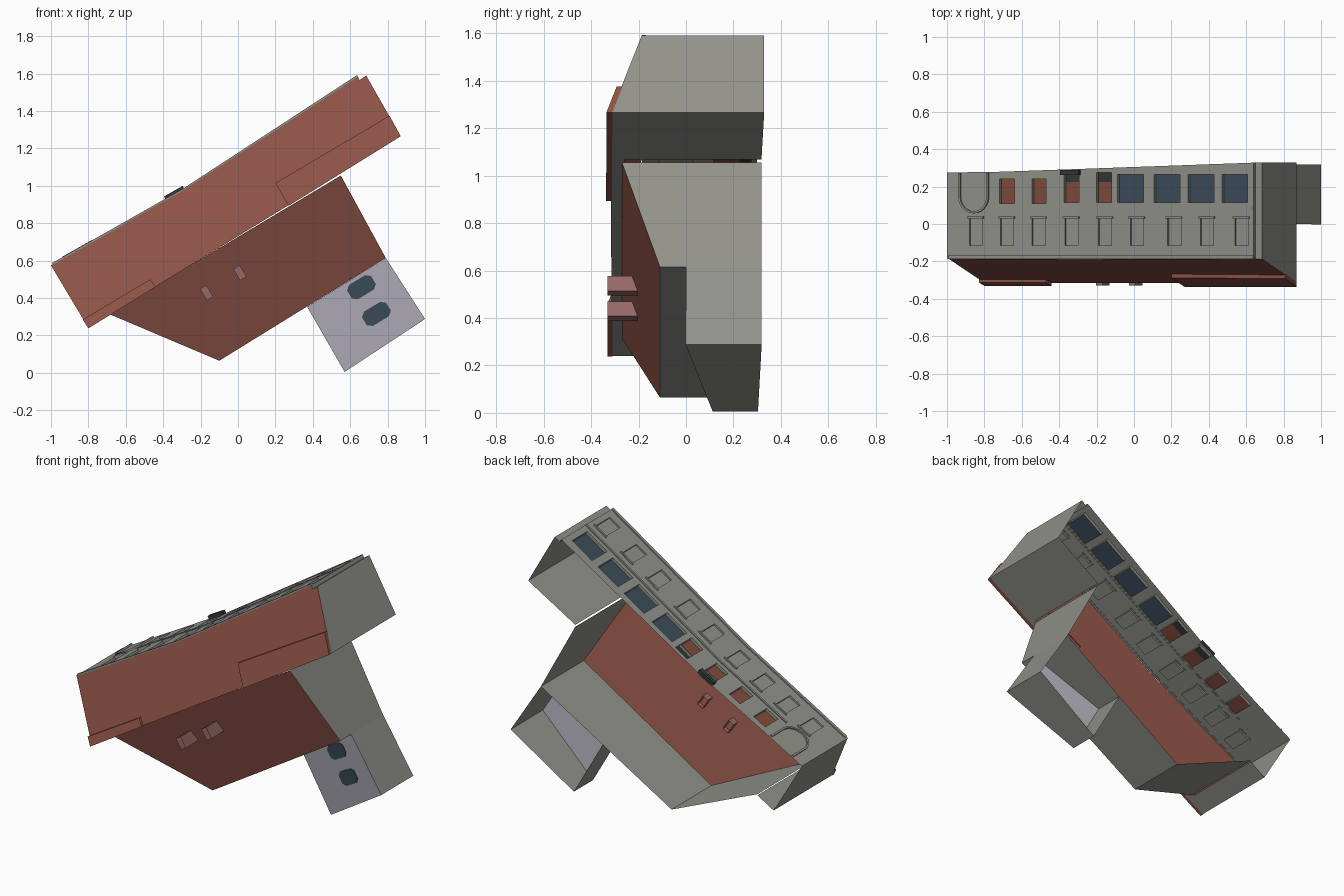
import bpy, math

if "Cube" in bpy.data.objects:
    bpy.data.objects.remove(bpy.data.objects["Cube"])

def mat(name, r, g, b):
    m = bpy.data.materials.new(name)
    m.diffuse_color = (r, g, b, 1)
    m.use_nodes = True
    m.node_tree.nodes["Principled BSDF"].inputs["Base Color"].default_value = m.diffuse_color
    return m

STONE = mat("grey_stone", .29, .29, .26)
ROOF = mat("red_roof", .27, .085, .062)
LIGHT = mat("pale_roof", .45, .43, .50)
GLASS = mat("dark_blue_glass", .045, .075, .105)
RED = mat("red_door", .22, .07, .045)
CHIM = mat("pink_brick", .30, .14, .135)
DARK = mat("dark_green", .03, .04, .038)

def build(name, faces, mats):
    """faces: list of (corner points, material slot)"""
    verts, index, polys = [], {}, []
    for pts, _ in faces:
        row = []
        for p in pts:
            k = tuple(round(c, 4) for c in p)
            if k not in index:
                index[k] = len(verts)
                verts.append(k)
            row.append(index[k])
        polys.append(row)
    me = bpy.data.meshes.new(name)
    me.from_pydata(verts, [], polys)
    for m in mats:
        me.materials.append(m)
    for poly, (_, slot) in zip(me.polygons, faces):
        poly.material_index = slot
    ob = bpy.data.objects.new(name, me)
    bpy.context.collection.objects.link(ob)
    return ob

# The building lies on its side: its "up" is -y, its ground is a tilted plane
def ground(x, z):
    return .288 + .0268 * x + .0144 * z

def roof(pts, top, slot=0):
    return ([(x, top(x, z), z) for x, z in pts], slot)

def wall(p, q, top, bottom=ground, slot=1):
    return ([(p[0], top(*p), p[1]), (p[0], bottom(*p), p[1]),
             (q[0], bottom(*q), q[1]), (q[0], top(*q), q[1])], slot)

def loop(pts):
    return list(zip(pts, pts[1:] + pts[:1]))

NX, NZ = -.5244, .8515            # direction the street facade faces
BEND = -.295

def facade_z(x):
    if x < BEND:
        return .575 + (x + 1) / .705 * .40
    return .975 + (x - BEND) / .935 * .61

def P(x, d, y):
    """point on facade at x, pushed out by d, at depth y"""
    return (x + d * NX, y, facade_z(x) + d * NZ)

def bar_top(x, z):
    t = -((x + 1) * NX + (z - .575) * NZ)
    return -.18 - .345 * t

def wing_top(x, z):
    # falls from the bar's rear line to the eave
    t = (x - .55) * NX + (z - 1.05) * NZ
    return min(-.11, max(-.275, -.272 - .325 * t))

# ---- main bar: roof and plain walls
A, B, C, D = (-1, .575), (-.8, .24), (.87, 1.265), (.685, 1.59)
E, F = (.64, facade_z(.64)), (.65, 1.565)
M = (BEND, facade_z(BEND))
R1, R2 = (-.69, .308), (.55, 1.068)
faces = [roof([A, B, R1, R2, C, D, F, E, M], bar_top)]
for p, q in ((A, B), (B, R1), (R2, C), (C, D), (D, F), (F, E)):
    faces.append(wall(p, q, bar_top))
faces.append(wall(R1, R2, bar_top, lambda x, z: -.26))
build("main_bar", faces, [ROOF, STONE])

# ---- raised roof sections at the rear edge
def raised(name, pts, h):
    top = lambda x, z: bar_top(x, z) - h
    f = [roof(pts, top)] + [wall(p, q, top, lambda x, z: bar_top(x, z) + .005, 0)
                            for p, q in loop(pts)]
    build(name, f, [ROOF])

raised("raised_roof_left", [(-.83, .285), (-.8, .238), (-.44, .46), (-.47, .50)], .016)
raised("raised_roof_right", [(.27, .893), C, (.81, 1.375), (.2, 1.015)], .02)

# ---- rear wing
W1, W2, W3, W4 = (.55, 1.055), (.79, .615), (-.1, .065), (-.69, .315)
wt = {W1: -.27, W2: -.11, W3: -.11, W4: -.27}
wtop = lambda x, z: wt[(x, z)]
faces = [roof([W4, W3, W2, W1], wtop)]
for p, q in ((W4, W3), (W3, W2), (W2, W1)):
    faces.append(wall(p, q, wtop))
build("rear_wing", faces, [ROOF, STONE])

# ---- low annex with sloping pale roof
def annex_top(x, z):
    return .11 - .11 * ((x - .37) * .42 + (z - .353) * .26) / .244

X1, X2, X3 = (.37, .353), (.57, .005), (1.0, .288)
faces = [roof([X1, X2, X3, W2], annex_top)]
for p, q in ((X1, X2), (X2, X3), (X3, W2)):
    faces.append(wall(p, q, annex_top))
build("annex", faces, [LIGHT, STONE])

# skylights: chamfered plates
ca, sa = .855, .518
for i, (cx, cz) in enumerate(((.66, .458), (.74, .315))):
    pts = []
    for a, b in ((-.075, -.025), (-.05, -.045), (.05, -.045), (.075, -.025),
                 (.075, .025), (.05, .045), (-.05, .045), (-.075, .025)):
        pts.append((cx + a * ca - b * sa, cz + a * sa + b * ca))
    lid = lambda x, z: annex_top(x, z) - .005
    f = [roof(pts, lid)] + [wall(p, q, lid, annex_top, 0) for p, q in loop(pts)]
    build("skylight_%d" % (i + 1), f, [GLASS])

# ---- chimneys on the wing roof
for i, (cx, cz) in enumerate(((-.168, .428), (.01, .535))):
    pts = [(cx + a * ca - b * sa, cz + a * sa + b * ca)
           for a, b in ((-.02, -.036), (.02, -.036), (.02, .036), (-.02, .036))]
    top = lambda x, z: -.33
    f = [roof(pts, top)] + [wall(p, q, top, lambda x, z: -.18, 0) for p, q in loop(pts)]
    build("chimney_%d" % (i + 1), f, [CHIM])

# ---- street facade: a sheet with recessed windows
def band(windows, y0, y1, depth):
    """windows: (x0, x1, y0, y1, slot); y1 None follows the ground"""
    xs = sorted({-1, BEND, .64} | {v for w in windows for v in w[:2]})
    ys = sorted({y0} | {v for w in windows for v in w[2:4]}) + [y1]
    out = []
    for xa, xb in zip(xs, xs[1:]):
        for ya, yb in zip(ys, ys[1:]):
            low = lambda x: ground(x, facade_z(x)) if yb is None else yb
            corners = [(xb, ya), (xb, low(xb)), (xa, low(xa)), (xa, ya)]
            mid = (xa + xb) / 2
            hit = [w for w in windows if w[0] < mid < w[1]
                   and yb is not None and w[2] <= ya and yb <= w[3]]
            outer = [P(x, 0, y) for x, y in corners]
            if not hit:
                out.append((outer, 0))
                continue
            w = hit[0]
            inner = [P(x, -depth, y) for x, y in corners]
            out.append((inner, w[4]))
            edge = (xb == w[1], yb == w[3], xa == w[0], ya == w[2])
            for k in range(4):
                if edge[k]:
                    n = (k + 1) % 4
                    out.append(([outer[k], outer[n], inner[n], inner[k]], 0))
    return out

upper_x = (-.88, -.715, -.545, -.37, -.19, -.02, .18, .355, .54)
upper = [(x, x + .07, -.115, .03, 0) for x in upper_x]
lower = [(-.72, -.64, .11, .24, 2), (-.545, -.47, .11, .24, 2)]
for x in (-.375, -.2):
    lower += [(x, x + .08, .115, .225, 2), (x, x + .08, .225, .275, 3)]
lower += [(x, x + .138, .115, .265, 1) for x in (-.087, .108, .29, .47)]
faces = band(upper, -.185, .085, .012) + band(lower, .085, None, .02)
build("street_facade", faces, [STONE, GLASS, RED, DARK])

# ---- facade trim: boxes following the wall
def trim(x0, x1, y0, y1, d):
    xs = [x0] + ([BEND] if x0 < BEND < x1 else []) + [x1]
    out = []
    for xa, xb in zip(xs, xs[1:]):
        o = [P(x, d, y) for x, y in ((xb, y0), (xb, y1), (xa, y1), (xa, y0))]
        w = [P(x, -.002, y) for x, y in ((xb, y0), (xb, y1), (xa, y1), (xa, y0))]
        out.append((o, 0))
        for k in range(4):
            n = (k + 1) % 4
            out.append(([w[k], w[n], o[n], o[k]], 0))
    return out

build("cornice", trim(-.99, .64, -.186, -.168, .008), [STONE])
build("string_course", trim(-.76, .64, .078, .09, .006), [STONE])
sills = []
for x in upper_x:
    sills += trim(x - .008, x + .078, .03, .04, .008)
build("window_sills", sills, [STONE])
build("entrance_step", trim(-.385, -.285, .262, .29, .022), [DARK])

# ---- arched doorway moulding
def arch(r):
    pts = [(-.855 - r, .272)]
    for k in range(13):
        a = math.pi * k / 12
        pts.append((-.855 - r * math.cos(a), .145 - r * 1.1 * math.sin(a)))
    return pts + [(-.855 + r, .272)]

faces = []
big, small = arch(.08), arch(.07)
for k in range(len(big) - 1):
    b0, b1, s0, s1 = big[k], big[k + 1], small[k], small[k + 1]
    faces.append(([P(p[0], .01, p[1]) for p in (b0, s0, s1, b1)], 0))
    for p, q in ((b0, b1), (s1, s0)):
        faces.append(([P(p[0], .01, p[1]), P(q[0], .01, q[1]),
                       P(q[0], 0, q[1]), P(p[0], 0, p[1])], 0))
build("arched_doorway", faces, [STONE])
